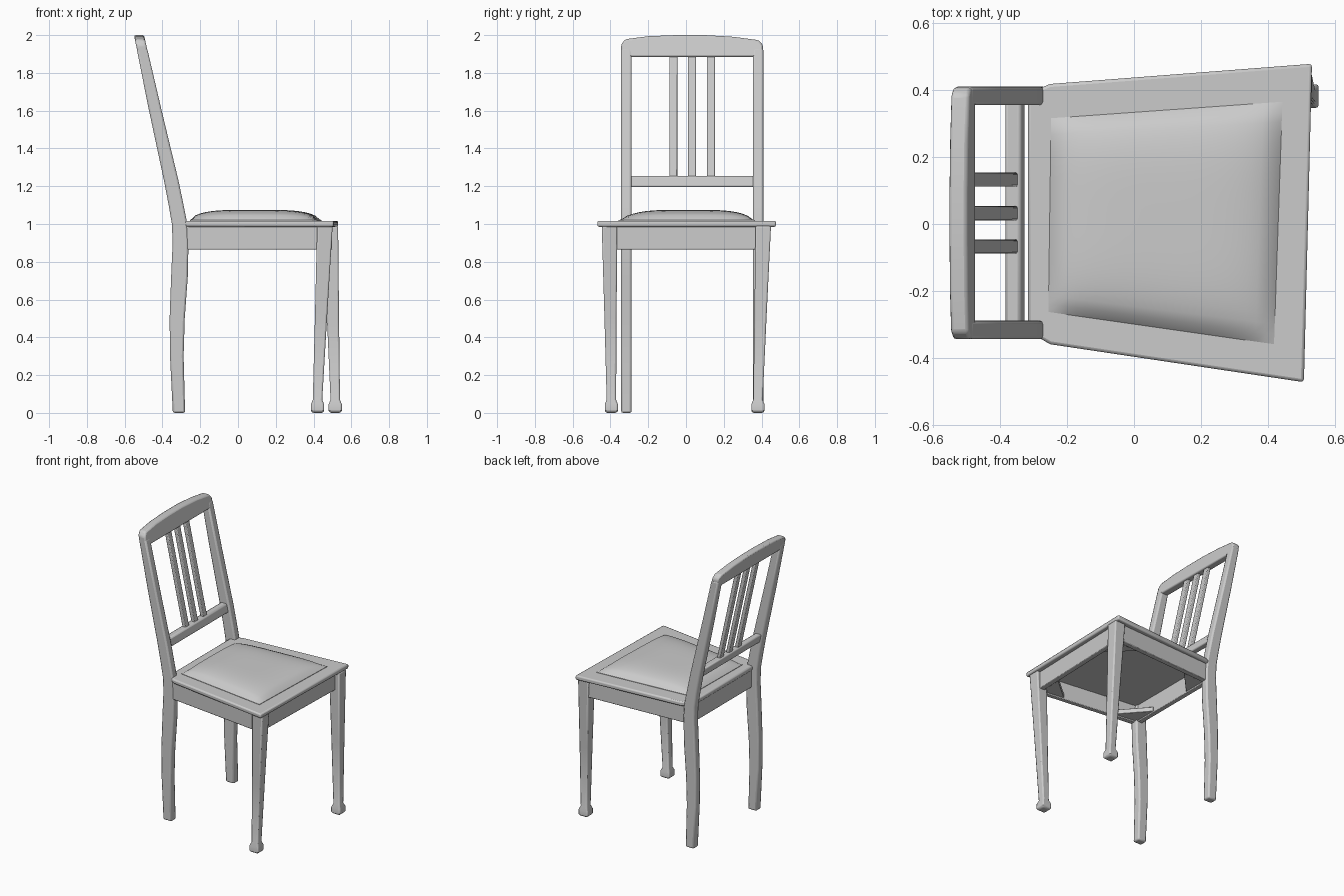
import bpy, bmesh

if "Cube" in bpy.data.objects:
    bpy.data.objects.remove(bpy.data.objects["Cube"])


def finish(name, bm, bevel=0.008, segments=2):
    bmesh.ops.recalc_face_normals(bm, faces=bm.faces)
    mesh = bpy.data.meshes.new(name)
    bm.to_mesh(mesh)
    bm.free()
    ob = bpy.data.objects.new(name, mesh)
    bpy.context.collection.objects.link(ob)
    bpy.ops.object.select_all(action='DESELECT')
    ob.select_set(True)
    bpy.context.view_layer.objects.active = ob
    bpy.ops.object.shade_smooth_by_angle()
    if bevel:
        mod = ob.modifiers.new("soft_edges", 'BEVEL')
        mod.width = bevel
        mod.segments = segments
        mod.limit_method = 'ANGLE'
        mod.angle_limit = 0.6
    return ob


def bridge(name, rings, bevel=0.008, segments=2):
    """Skin a stack of equally sized point rings and cap both ends."""
    bm = bmesh.new()
    vs = [[bm.verts.new(p) for p in ring] for ring in rings]
    n = len(vs[0])
    for a, b in zip(vs, vs[1:]):
        for i in range(n):
            j = (i + 1) % n
            bm.faces.new((a[i], a[j], b[j], b[i]))
    bm.faces.new(vs[0])
    bm.faces.new(vs[-1])
    return finish(name, bm, bevel, segments)


def loft(name, sections, bevel=0.01):
    """Rectangular sections: z, x0, x1, y0, y1."""
    return bridge(name, [[(x0, y0, z), (x1, y0, z), (x1, y1, z), (x0, y1, z)]
                         for z, x0, x1, y0, y1 in sections], bevel)


def slab(name, pts, z0, z1, bevel=0.004):
    return bridge(name, [[(x, y, z) for x, y in pts] for z in (z0, z1)], bevel)


def lean(z):
    return -0.355 - 0.22 * (z - 1.23)


def back_panel(name, pts, thick, bevel=0.008):
    """Outline in y, z, thickened in x and tilted with the backrest."""
    return bridge(name, [[(lean(z) + s * thick / 2, y, z) for y, z in pts]
                         for s in (-1, 1)], bevel)


# Back legs running up into the leaning posts
side = [(0, -0.345, -0.28), (0.3, -0.36, -0.288), (0.5, -0.362, -0.282),
        (0.72, -0.354, -0.266), (0.9, -0.346, -0.262), (1.0, -0.35, -0.268),
        (1.1, -0.367, -0.288), (1.23, -0.392, -0.315), (1.6, -0.471, -0.404),
        (1.93, -0.537, -0.481)]
for label, y0, y1 in (("right", -0.343, -0.288), ("left", 0.354, 0.409)):
    loft("back_leg_" + label, [(z, a, b, y0, y1) for z, a, b in side])

# Tapered front legs with small block feet: foot centre, top centre
for label, foot, top in (("right", (0.421, -0.395), (0.46, -0.405)),
                         ("left", (0.515, 0.381), (0.489, 0.409))):
    secs = []
    for z, r in ((0, 0.028), (0.012, 0.035), (0.045, 0.035), (0.07, 0.025),
                 (0.5, 0.032), (0.99, 0.041)):
        t = max(0, (z - 0.07) / 0.92)
        cx, cy = (f + (g - f) * t for f, g in zip(foot, top))
        secs.append((z, cx - r, cx + r, cy - r, cy + r))
    loft("front_leg_" + label, secs, 0.008)

# Seat board
seat = [(-0.315, 0.39), (-0.25, 0.417), (0.53, 0.477),
        (0.506, -0.471), (-0.25, -0.358), (-0.315, -0.32)]
slab("seat", seat, 0.985, 1.017, 0.009)

# Aprons between the legs
outer = [(-0.31, 0.395), (0.5, 0.438), (0.475, -0.432), (-0.31, -0.336)]
inner = [(-0.275, 0.36), (0.465, 0.402), (0.44, -0.395), (-0.275, -0.304)]
for i, label in enumerate(("left", "front", "right", "back")):
    j = (i + 1) % 4
    slab("apron_" + label, [outer[i], outer[j], inner[j], inner[i]], 0.865, 0.99)


# Corner braces under the seat
def toward(p, q, d=0.17):
    length = ((q[0] - p[0]) ** 2 + (q[1] - p[1]) ** 2) ** 0.5
    return tuple(a + (b - a) * d / length for a, b in zip(p, q))


for i in range(4):
    p = inner[i]
    slab("corner_brace", [p, toward(p, inner[(i + 1) % 4]), toward(p, inner[i - 1])],
         0.872, 0.905, 0.003)

# Domed cushion over a four-cornered patch
corners = [(-0.255, -0.262), (0.417, -0.358), (0.442, 0.364), (-0.247, 0.315)]
N = 24
bm = bmesh.new()
grid = []
for i in range(N + 1):
    row = []
    for j in range(N + 1):
        u, v = i / N, j / N
        w = ((1 - u) * (1 - v), u * (1 - v), u * v, (1 - u) * v)
        x = sum(k * c[0] for k, c in zip(w, corners))
        y = sum(k * c[1] for k, c in zip(w, corners))
        dome = ((1 - (2 * u - 1) ** 4) * (1 - (2 * v - 1) ** 4)) ** 0.6
        row.append(bm.verts.new((x, y, 1.02 + 0.055 * dome)))
    grid.append(row)
for i in range(N):
    for j in range(N):
        bm.faces.new((grid[i][j], grid[i + 1][j], grid[i + 1][j + 1], grid[i][j + 1]))
rim = bmesh.ops.extrude_edge_only(bm, edges=[e for e in bm.edges if e.is_boundary])
for v in rim["geom"]:
    if isinstance(v, bmesh.types.BMVert):
        v.co.z = 1.005
finish("cushion", bm, 0)

# Backrest: arched top rail, lower rail and three slats
back_panel("top_rail", [(-0.343, 1.885), (-0.343, 1.95), (-0.322, 1.978), (-0.2, 1.994),
                        (-0.05, 2.0), (0.1, 2.0), (0.25, 1.991), (0.385, 1.973),
                        (0.407, 1.948), (0.407, 1.885)], 0.054, 0.01)
back_panel("lower_rail", [(-0.3, 1.195), (-0.3, 1.255), (0.365, 1.255), (0.365, 1.195)],
           0.048, 0.01)
for y in (-0.067, 0.032, 0.132):
    back_panel("back_slat", [(y - 0.021, 1.24), (y - 0.021, 1.9),
                             (y + 0.021, 1.9), (y + 0.021, 1.24)], 0.026, 0.005)
